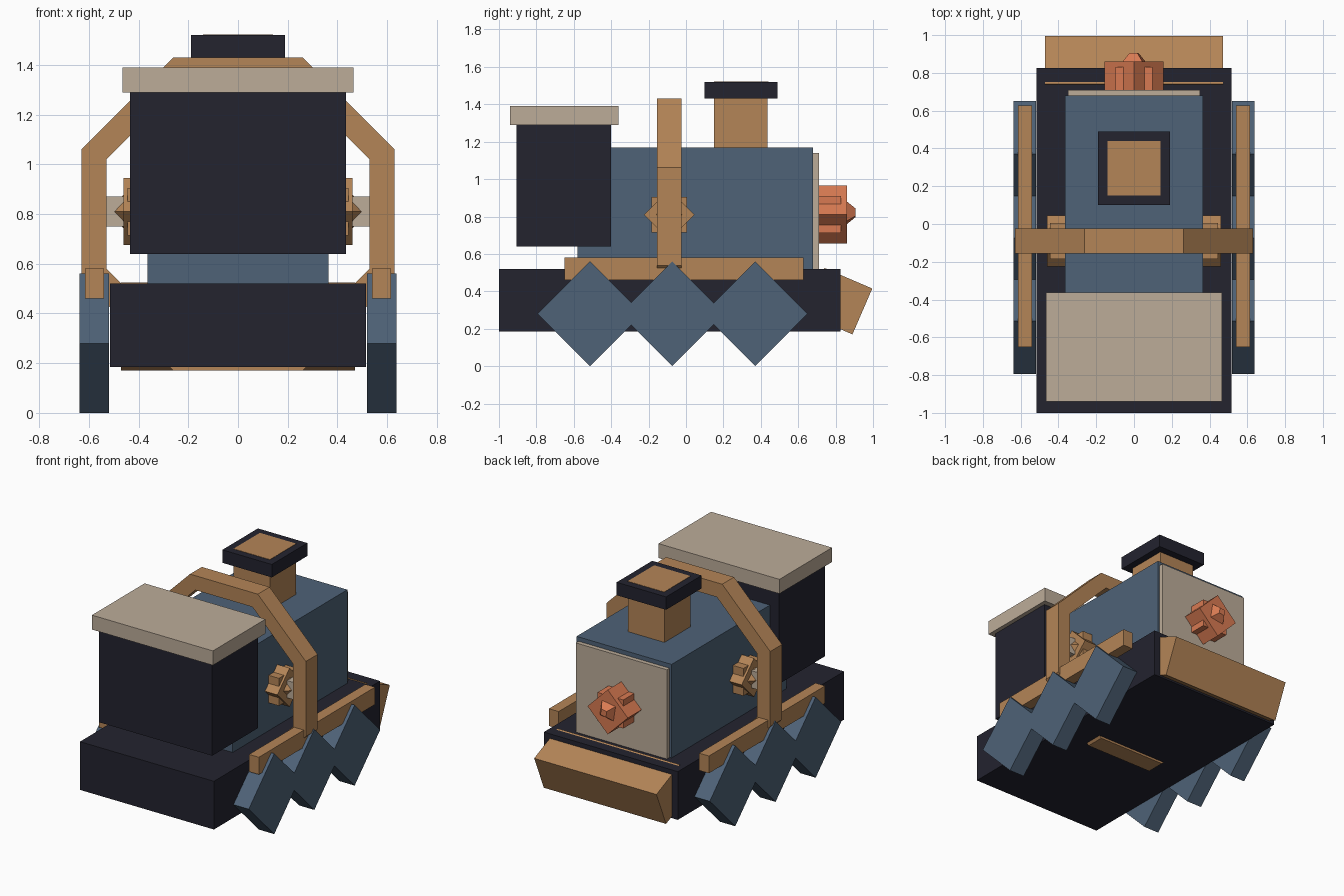
import bpy, bmesh, math
from mathutils import Matrix, Vector

old = bpy.data.objects.get("Cube")
if old:
    bpy.data.objects.remove(old, do_unlink=True)


def material(name, rgb):
    lin = [((c / 255 + 0.055) / 1.055) ** 2.4 for c in rgb] + [1]
    m = bpy.data.materials.new(name)
    m.use_nodes = True
    m.diffuse_color = lin
    m.node_tree.nodes["Principled BSDF"].inputs["Base Color"].default_value = lin
    return m


NAVY = material("dark navy", (35, 35, 47))
BLUE = material("slate blue", (78, 98, 119))
WOOD = material("warm wood", (180, 133, 87))
TAN = material("pale tan", (188, 172, 153))
ORANGE = material("lamp orange", (216, 122, 82))


def finish(name, bm, mat):
    bmesh.ops.recalc_face_normals(bm, faces=bm.faces)
    me = bpy.data.meshes.new(name)
    bm.to_mesh(me)
    bm.free()
    me.materials.append(mat)
    ob = bpy.data.objects.new(name, me)
    bpy.context.collection.objects.link(ob)
    return ob


def box(name, x, y, z, mat):
    """Box from (min, max) pairs."""
    bm = bmesh.new()
    bmesh.ops.create_cube(bm, size=1)
    for v in bm.verts:
        v.co = [p[0] + (c + 0.5) * (p[1] - p[0]) for c, p in zip(v.co, (x, y, z))]
    return finish(name, bm, mat)


def prism_x(name, profile, x0, x1, mat):
    """Extrude a (y, z) profile along x."""
    bm = bmesh.new()
    face = bm.faces.new([bm.verts.new((x0, y, z)) for y, z in profile])
    new = bmesh.ops.extrude_face_region(bm, geom=[face])["geom"]
    bmesh.ops.translate(bm, vec=(x1 - x0, 0, 0),
                        verts=[v for v in new if isinstance(v, bmesh.types.BMVert)])
    return finish(name, bm, mat)


def cone(name, start, axis, length, r1, r2, mat, turn=0):
    """Four-sided prism or pyramid pointing along an axis."""
    bm = bmesh.new()
    d = Vector(axis)
    m = (Matrix.Translation(Vector(start) + d * length / 2)
         @ d.to_track_quat('Z', 'Y').to_matrix().to_4x4() @ Matrix.Rotation(turn, 4, 'Z'))
    bmesh.ops.create_cone(bm, cap_ends=True, segments=4, radius1=r1, radius2=r2,
                          depth=length, matrix=m)
    bmesh.ops.remove_doubles(bm, verts=bm.verts, dist=0.0001)
    return finish(name, bm, mat)


def diamond(y, z, r):
    return [(y + r, z), (y, z + r), (y - r, z), (y, z - r)]


# Main body
box("chassis", (-0.515, 0.515), (-1, 0.825), (0.185, 0.52), NAVY)
box("boiler", (-0.365, 0.365), (-0.58, 0.68), (0.5, 1.17), BLUE)
box("boiler_end_plate", (-0.35, 0.35), (0.67, 0.71), (0.51, 1.14), TAN)
box("cab", (-0.435, 0.435), (-0.905, -0.4), (0.64, 1.3), NAVY)
box("cab_roof", (-0.465, 0.465), (-0.94, -0.362), (1.29, 1.39), TAN)

# Chimney with a capped top
box("chimney", (-0.14, 0.14), (0.15, 0.437), (1.16, 1.45), WOOD)
box("chimney_cap", (-0.19, 0.19), (0.1, 0.49), (1.43, 1.52), NAVY)
box("chimney_top", (-0.14, 0.14), (0.15, 0.44), (1.517, 1.522), WOOD)

# Sloping bumper
prism_x("bumper", [(0.74, 0.525), (0.996, 0.415), (0.89, 0.17), (0.634, 0.28)],
        -0.47, 0.47, WOOD)

# Lamp on the boiler end: diamond housing, crossed square and pointed lens
lamp = (0, 0.7, 0.81)
cone("lamp_housing", lamp, (0, 1, 0), 0.16, 0.155, 0.155, ORANGE)
cone("lamp_square", lamp, (0, 1, 0), 0.13, 0.14, 0.14, ORANGE, math.pi / 4)
cone("lamp_lens", (0, 0.85, 0.82), (0, 1, 0), 0.055, 0.085, 0.03, ORANGE, math.pi / 5)

# Octagonal hoop around the boiler
bm = bmesh.new()
rings = []
for y in (-0.155, -0.025):
    for apothem in (0.63, 0.53):
        r = apothem / math.cos(math.pi / 8)
        rings.append([bm.verts.new((r * math.cos(a), y, 0.8 + r * math.sin(a)))
                      for a in [(i + 0.5) * math.pi / 4 for i in range(8)]])
fo, fi, bo, bi = rings
for a, b in ((fo, fi), (fi, bi), (bi, bo), (bo, fo)):
    for i in range(8):
        j = (i + 1) % 8
        bm.faces.new((a[i], a[j], b[j], b[i]))
finish("hoop", bm, WOOD)

# Running gear and side wheels, left and right
for side, s in (("left", 1), ("right", -1)):
    for i, y in enumerate((-0.513, -0.073, 0.37)):
        prism_x(f"{side}_wheel_{i + 1}", diamond(y, 0.28, 0.28), s * 0.52, s * 0.638, BLUE)
    box(f"{side}_rod", sorted((s * 0.54, s * 0.615)), (-0.65, 0.627), (0.46, 0.58), WOOD)

    out = (s, 0, 0)
    cone(f"{side}_valve_wheel", (s * 0.36, -0.09, 0.81), out, 0.1, 0.135, 0.135, WOOD)
    cone(f"{side}_valve_square", (s * 0.36, -0.09, 0.81), out, 0.085, 0.135, 0.135, WOOD,
         math.pi / 4)
    cone(f"{side}_valve_tip", (s * 0.44, -0.09, 0.81), out, 0.085, 0.09, 0, WOOD)
    box(f"{side}_valve_hub", sorted((s * 0.44, s * 0.55)), (-0.12, -0.06), (0.75, 0.87), TAN)
